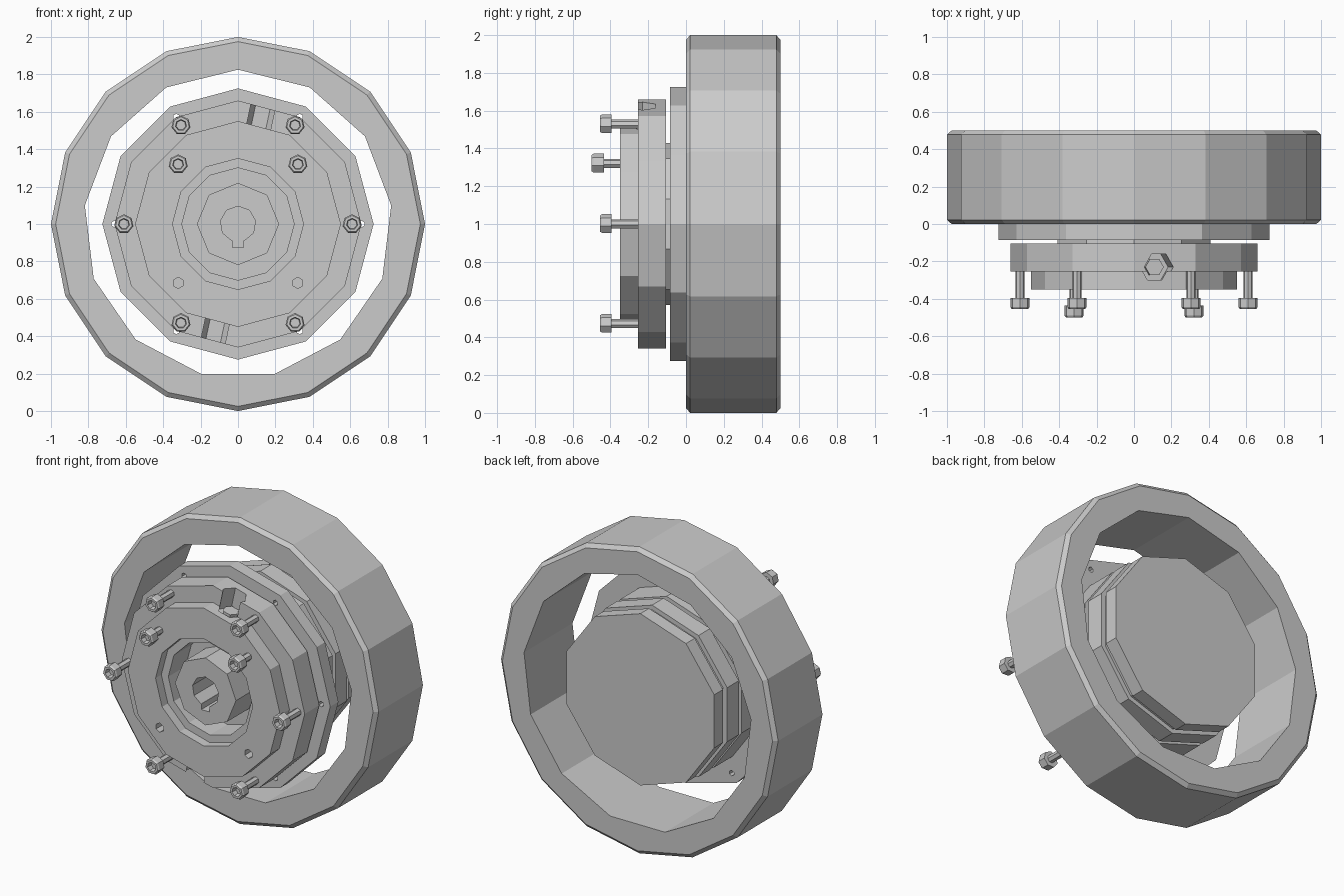
import bpy, bmesh
from math import sin, cos, pi, radians
from mathutils import Matrix, Vector

if "Cube" in bpy.data.objects:
    bpy.data.objects.remove(bpy.data.objects["Cube"])


def finish(bm, name):
    bmesh.ops.recalc_face_normals(bm, faces=bm.faces)
    me = bpy.data.meshes.new(name)
    bm.to_mesh(me)
    bm.free()
    ob = bpy.data.objects.new(name, me)
    bpy.context.collection.objects.link(ob)
    return ob


def lathe(name, profile, n, x=0, z=1, closed=False):
    """Spin (radius, y) points about the y axis; first vertex points up."""
    bm = bmesh.new()
    rings = [[bm.verts.new((x + r * sin(2 * pi * i / n), y, z + r * cos(2 * pi * i / n)))
              for i in range(n)] for r, y in profile]
    pairs = list(zip(rings, rings[1:]))
    if closed:
        pairs.append((rings[-1], rings[0]))
    else:
        bm.faces.new(rings[0])
        bm.faces.new(rings[-1])
    for a, b in pairs:
        for i in range(n):
            j = (i + 1) % n
            bm.faces.new((a[i], a[j], b[j], b[i]))
    return finish(bm, name)


def rod(name, a, b, r, n=6):
    """Straight rod from point a to point b."""
    a, b = Vector(a), Vector(b)
    bm = bmesh.new()
    rot = (b - a).to_track_quat('Z', 'Y').to_matrix().to_4x4()
    bmesh.ops.create_cone(bm, cap_ends=True, segments=n, radius1=r, radius2=r,
                          depth=(b - a).length, matrix=Matrix.Translation((a + b) / 2) @ rot)
    return finish(bm, name)


def box(name, lo, hi):
    lo, hi = Vector(lo), Vector(hi)
    bm = bmesh.new()
    bmesh.ops.create_cube(bm, size=1, matrix=Matrix.Translation((lo + hi) / 2)
                          @ Matrix.Diagonal((*(hi - lo), 1)))
    return finish(bm, name)


def cut(ob, cutter):
    mod = ob.modifiers.new("cut", 'BOOLEAN')
    mod.operation, mod.solver, mod.object = 'DIFFERENCE', 'EXACT', cutter
    bpy.context.view_layer.objects.active = ob
    bpy.ops.object.modifier_apply(modifier=mod.name)
    bpy.data.objects.remove(cutter, do_unlink=True)


def bolt(name, x, z, tip, neck, front):
    """Socket head bolt pointing into the housing."""
    lathe(name, [(.025, tip), (.025, neck), (.052, neck), (.052, front + .01), (.045, front),
                 (.03, front), (.026, front + .035)], 7, x, z)


# Outer ring with chamfered rims and a 13-sided opening
ring = lathe("outer_ring", [(.975, 0), (1, .022), (1, .478), (.975, .5)], 16)
cut(ring, lathe("opening", [(.825, -.1), (.825, .6)], 13))

# Flange with six through holes
flange = lathe("mounting_flange", [(.725, -.085), (.725, 0)], 12)
for k in range(6):
    a = radians(30 + 60 * k)
    cut(flange, lathe("hole", [(.018, -.2), (.018, .2)], 6, .66 * sin(a), 1 + .66 * cos(a)))

# Rear drum with two shallow grooves
lathe("rear_drum", [(.57, 0), (.57, .2), (.54, .2), (.54, .23), (.57, .23), (.57, .35),
                    (.54, .35), (.54, .38), (.56, .38), (.56, .47)], 10)

# Spacer in the gap between flange and housing
lathe("spacer_disc", [(.43, -.11), (.43, -.08)], 10)

# Stepped front housing
housing = lathe("front_housing", [(.66, -.105), (.66, -.255), (.55, -.255), (.55, -.35),
                                  (.35, -.35), (.35, -.29), (.30, -.29), (.30, -.105)],
                12, closed=True)

# Radial screw pockets, one above and one below
for s, label in ((1, "upper"), (-1, "lower")):
    d = Vector((s * sin(radians(12)), 0, s * cos(radians(12))))
    c = Vector((0, -.23, 1))
    cut(housing, rod("pocket", c + d * .5, c + d * .8, .08))
    rod("radial_screw_" + label, c + d * .33, c + d * .53, .05)

# Inner bolts in the upper face, empty holes in the lower face
for s, side in ((-1, "left"), (1, "right")):
    bolt("inner_bolt_" + side, s * .32, 1.32, -.32, -.435, -.5)
    cut(housing, lathe("hole", [(.03, -.4), (.03, -.2)], 6, s * .32, .685))

# Outer bolts around the rim
for k in range(6):
    a = radians(30 + 60 * k)
    bolt(f"outer_bolt_{k + 1}", .61 * sin(a), 1 + .61 * cos(a), -.24, -.395, -.455)

# Centre hub with keyed bore
hub = lathe("centre_hub", [(.22, -.335), (.22, -.09)], 8)
cut(hub, lathe("bore", [(.095, -.5), (.095, -.1)], 9))
cut(hub, box("keyway", (-.03, -.5, .875), (.03, -.1, .98)))
